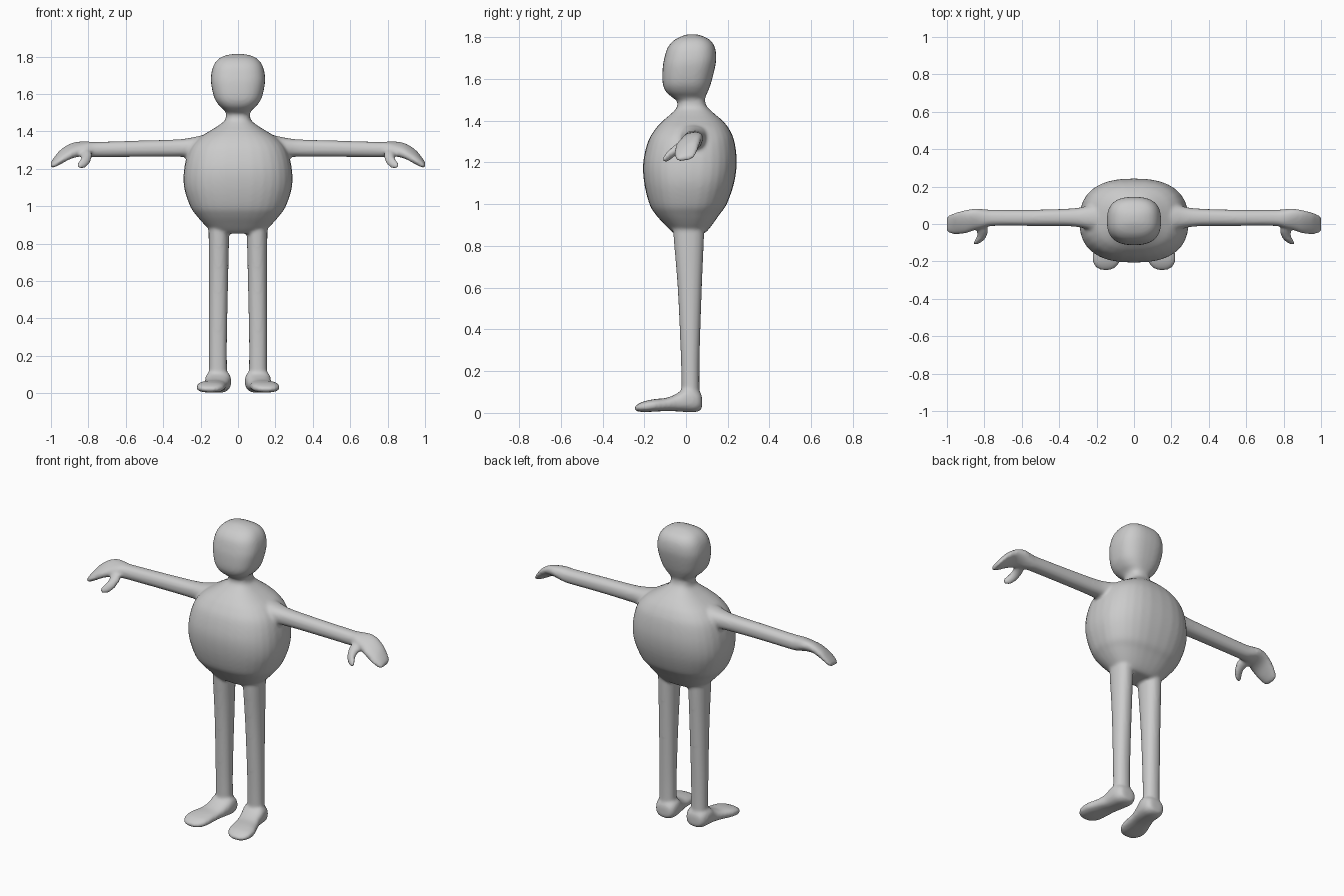
import bpy, bmesh, math

SIDES = 32   # points around a section
STEPS = 6    # rings between two given sections


def spline(a, b, c, d, t):
    """Catmull-Rom blend of two neighbouring sections."""
    return [0.5 * (2 * q + (r - p) * t + (2 * p - 5 * q + 4 * r - s) * t * t
                   + (3 * q - p - 3 * r + s) * t ** 3)
            for p, q, r, s in zip(a, b, c, d)]


def loft(bm, axis, sections, power=2.0, side=1):
    """Closed tube; section = (position, centre1, centre2, half1, half2, roll)."""
    n = len(sections)
    rows = []
    for i in range(n - 1):
        four = [sections[min(max(k, 0), n - 1)] for k in (i - 1, i, i + 1, i + 2)]
        rows += [spline(*four, j / STEPS) for j in range(STEPS)]
    rows.append(sections[-1])
    rings = []
    for p, c1, c2, h1, h2, roll in rows:
        ring = []
        for k in range(SIDES):
            a = math.tau * k / SIDES
            ca, sa = math.cos(a), math.sin(a)
            u = h1 * math.copysign(abs(ca) ** (2 / power), ca)
            v = h2 * math.copysign(abs(sa) ** (2 / power), sa)
            m = c1 + u * math.cos(roll) - v * math.sin(roll)
            w = c2 + u * math.sin(roll) + v * math.cos(roll)
            x, y, z = {'x': (p, m, w), 'y': (m, p, w), 'z': (m, w, p)}[axis]
            ring.append(bm.verts.new((side * x, y, z)))
        rings.append(ring)
    faces = [bm.faces.new(rings[0]), bm.faces.new(rings[-1])]
    for lo, hi in zip(rings, rings[1:]):
        for k in range(SIDES):
            j = (k + 1) % SIDES
            faces.append(bm.faces.new((lo[k], lo[j], hi[j], hi[k])))
    bmesh.ops.recalc_face_normals(bm, faces=faces)


def upright(rows):
    """(z, half width, y front, y back) to sections."""
    return [(z, 0, (f + b) / 2, w, (b - f) / 2, 0) for z, w, f, b in rows]


bm = bmesh.new()

# torso: round barrel that narrows into the neck
loft(bm, 'z', upright([
    (0.855, 0.12, -0.05, 0.08), (0.87, 0.145, -0.07, 0.10), (0.90, 0.178, -0.10, 0.125),
    (0.95, 0.222, -0.145, 0.16), (1.0, 0.256, -0.175, 0.195), (1.1, 0.288, -0.20, 0.23),
    (1.2, 0.288, -0.205, 0.243), (1.3, 0.262, -0.182, 0.232), (1.36, 0.215, -0.147, 0.207),
    (1.40, 0.155, -0.11, 0.175), (1.43, 0.107, -0.075, 0.14), (1.46, 0.07, -0.046, 0.107),
    (1.49, 0.064, -0.04, 0.092), (1.56, 0.064, -0.04, 0.092)]), 2.5)

# head
loft(bm, 'z', upright([
    (1.49, 0.055, -0.035, 0.085), (1.515, 0.075, -0.07, 0.094), (1.54, 0.102, -0.097, 0.105),
    (1.58, 0.127, -0.112, 0.12), (1.65, 0.143, -0.112, 0.138), (1.70, 0.144, -0.104, 0.145),
    (1.75, 0.132, -0.088, 0.139), (1.785, 0.107, -0.058, 0.117), (1.805, 0.07, -0.02, 0.08),
    (1.814, 0.025, 0.01, 0.05)]), 2.6)

for s in (-1, 1):
    # leg
    loft(bm, 'z', [
        (0.05, 0.107, 0.022, 0.050, 0.044, 0), (0.15, 0.107, 0.021, 0.048, 0.043, 0),
        (0.3, 0.107, 0.020, 0.048, 0.046, 0), (0.6, 0.104, 0.018, 0.051, 0.058, 0),
        (0.86, 0.102, 0.013, 0.055, 0.074, 0), (0.95, 0.10, 0.013, 0.055, 0.075, 0)], 2.2, s)
    # foot, turned a little outwards
    loft(bm, 'y', [
        (0.077, 0.103, 0.05, 0.03, 0.025, 0), (0.068, 0.103, 0.055, 0.052, 0.043, 0),
        (0.04, 0.104, 0.061, 0.066, 0.058, 0), (0.0, 0.107, 0.064, 0.069, 0.060, 0),
        (-0.04, 0.113, 0.051, 0.066, 0.044, 0), (-0.09, 0.127, 0.041, 0.069, 0.032, 0),
        (-0.15, 0.142, 0.036, 0.077, 0.030, 0), (-0.20, 0.148, 0.030, 0.073, 0.026, 0),
        (-0.232, 0.150, 0.024, 0.052, 0.017, 0), (-0.246, 0.150, 0.021, 0.025, 0.008, 0)],
        2.5, s)
    # arm and mitten hand
    loft(bm, 'x', [
        (0.10, 0.035, 1.30, 0.10, 0.09, 0), (0.20, 0.035, 1.307, 0.078, 0.07, 0),
        (0.27, 0.035, 1.312, 0.057, 0.051, 0), (0.35, 0.035, 1.31, 0.047, 0.046, 0),
        (0.55, 0.033, 1.307, 0.043, 0.043, 0), (0.75, 0.033, 1.303, 0.043, 0.041, 0),
        (0.80, 0.03, 1.305, 0.049, 0.040, 0.2), (0.85, 0.025, 1.305, 0.060, 0.034, 0.4),
        (0.90, 0.012, 1.292, 0.067, 0.030, 0.45), (0.95, 0.004, 1.262, 0.063, 0.028, 0.45),
        (0.985, 0.0, 1.233, 0.051, 0.021, 0.3), (1.002, 0.0, 1.22, 0.035, 0.011, 0.2)],
        2.3, s)
    # thumb
    loft(bm, 'y', [
        (0.01, 0.83, 1.295, 0.035, 0.022, 0), (-0.03, 0.812, 1.275, 0.032, 0.026, 0),
        (-0.06, 0.812, 1.252, 0.027, 0.027, 0), (-0.085, 0.826, 1.231, 0.025, 0.026, 0),
        (-0.102, 0.842, 1.219, 0.019, 0.018, 0), (-0.109, 0.847, 1.215, 0.009, 0.009, 0)],
        2.0, s)

mesh = bpy.data.meshes.new("figure")
bm.to_mesh(mesh)
bm.free()
body = bpy.data.objects.new("figure", mesh)
bpy.context.collection.objects.link(body)

# one plain grey for the whole figure
grey = bpy.data.materials.new("plain_grey")
grey.diffuse_color = (0.6, 0.6, 0.6, 1)
mesh.materials.append(grey)

# fuse the parts into one skin and soften the joins
remesh = body.modifiers.new("fuse", 'REMESH')
remesh.mode = 'VOXEL'
remesh.voxel_size = 0.009
remesh.use_smooth_shade = True
soften = body.modifiers.new("soften", 'SMOOTH')
soften.factor = 0.5
soften.iterations = 6
